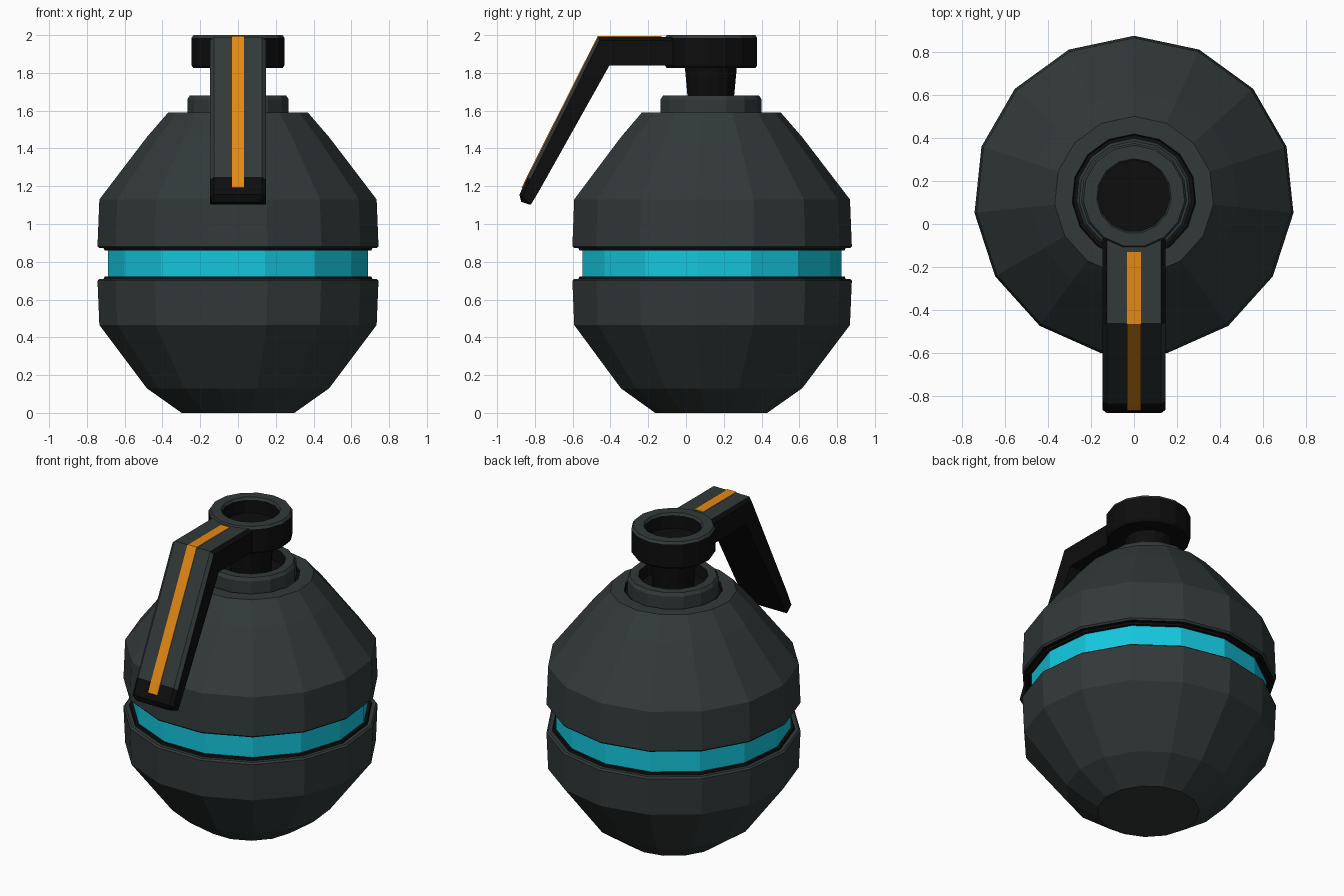
import bpy, bmesh, math
from mathutils import Vector

if "Cube" in bpy.data.objects:
    bpy.data.objects.remove(bpy.data.objects["Cube"])

SIDES = 15
AXIS_Y = 0.13


def material(name, color):
    m = bpy.data.materials.new(name)
    m.use_nodes = True
    m.diffuse_color = (*color, 1)
    bsdf = m.node_tree.nodes["Principled BSDF"]
    bsdf.inputs["Base Color"].default_value = (*color, 1)
    bsdf.inputs["Roughness"].default_value = 0.8
    return m


GREY, BLACK, CYAN, ORANGE = range(4)
MATERIALS = [
    material("dark_grey", (0.032, 0.041, 0.041)),
    material("black", (0.004, 0.004, 0.004)),
    material("cyan", (0.007, 0.57, 0.73)),
    material("orange", (0.78, 0.25, 0.007)),
]


def finish(name, bm):
    bmesh.ops.recalc_face_normals(bm, faces=bm.faces)
    mesh = bpy.data.meshes.new(name)
    bm.to_mesh(mesh)
    bm.free()
    for m in MATERIALS:
        mesh.materials.append(m)
    obj = bpy.data.objects.new(name, mesh)
    bpy.context.collection.objects.link(obj)
    return obj


def skin(bm, rings, colors):
    """Join successive closed rings of vertices and cap both ends."""
    loops = [[bm.verts.new(p) for p in ring] for ring in rings]
    n = len(loops[0])
    for a, b, col in zip(loops, loops[1:], colors):
        for i in range(n):
            j = (i + 1) % n
            bm.faces.new((a[i], a[j], b[j], b[i])).material_index = col
    bm.faces.new(loops[0]).material_index = colors[0]
    bm.faces.new(loops[-1]).material_index = colors[-1]


def lathe(name, profile):
    """Profile rows: radius, height, colour of the band that follows."""
    rings = []
    for r, z, _ in profile:
        angles = [math.pi / 2 + math.tau * i / SIDES for i in range(SIDES)]
        rings.append([(r * math.cos(a), AXIS_Y + r * math.sin(a), z) for a in angles])
    bm = bmesh.new()
    skin(bm, rings, [row[2] for row in profile[:-1]])
    return finish(name, bm)


# Two shell halves, each with a black lip facing the glowing band
lathe("lower_shell", [
    (0.30, 0, GREY), (0.485, 0.13, GREY), (0.738, 0.465, GREY),
    (0.748, 0.70, GREY), (0.738, 0.71, GREY), (0.715, 0.71, BLACK),
    (0.71, 0.722, BLACK), (0.60, 0.722, BLACK)])
lathe("glow_band", [(0.693, 0.715, CYAN), (0.693, 0.867, CYAN)])
lathe("upper_shell", [
    (0.60, 0.86, BLACK), (0.71, 0.86, BLACK), (0.715, 0.872, BLACK),
    (0.738, 0.872, GREY), (0.748, 0.882, GREY), (0.738, 1.13, GREY),
    (0.485, 1.46, GREY), (0.372, 1.59, GREY), (0.29, 1.59, BLACK),
    (0.285, 1.57, BLACK), (0.20, 1.57, BLACK)])

# Collar, neck and the hollow cap on top
lathe("collar", [
    (0.27, 1.56, GREY), (0.27, 1.66, GREY), (0.257, 1.68, GREY),
    (0.205, 1.68, BLACK), (0.195, 1.61, BLACK), (0.10, 1.61, BLACK)])
lathe("neck", [(0.12, 1.59, BLACK), (0.125, 1.68, BLACK), (0.14, 1.84, BLACK)])
lathe("cap_ring", [
    (0.12, 1.825, BLACK), (0.237, 1.825, BLACK), (0.247, 1.84, BLACK),
    (0.247, 1.985, GREY), (0.237, 2.0, GREY), (0.175, 2.0, GREY),
    (0.167, 1.985, BLACK), (0.167, 1.90, BLACK), (0.10, 1.90, BLACK)])

# Lever: (outer, inner) points in the y-z plane from cap to tip
STATIONS = [((-0.06, 1.99), (-0.06, 1.84)), ((-0.465, 1.99), (-0.405, 1.84)),
            ((-0.838, 1.25), (-0.775, 1.18)), ((-0.882, 1.155), (-0.82, 1.105)),
            ((-0.872, 1.117), (-0.825, 1.102))]
HALF_WIDTH, CHAMFER = 0.147, 0.02
rings = []
for k, (outer, inner) in enumerate(STATIONS):
    w = HALF_WIDTH - (0.015 if k == len(STATIONS) - 1 else 0)
    o, i = Vector(outer), Vector(inner)
    mid = o + (i - o).normalized() * CHAMFER
    half = [(w, i), (w, mid), (w - CHAMFER, o)]
    section = half + [(-x, p) for x, p in reversed(half)]
    rings.append([(x, p.x, p.y) for x, p in section])
bm = bmesh.new()
skin(bm, rings, [BLACK] * (len(rings) - 1))
lever = finish("lever", bm)
# Outward faces above the tip are grey
for f in lever.data.polygons:
    up_front = f.normal.z > 0.9 or (f.normal.y < -0.3 and f.normal.z > 0.1)
    if up_front and f.center.z > 1.25:
        f.material_index = GREY

# Painted stripe running along the lever
STRIPE = [(-0.13, 1.99), (-0.465, 1.99), (-0.838, 1.25), (-0.866, 1.19)]
OFFSETS = [(0, 0.004), (-0.003, 0.004), (-0.004, 0.002), (-0.004, 0.002)]
rings = []
for (y, z), (dy, dz) in zip(STRIPE, OFFSETS):
    rings.append([(-0.033, y - dy, z - dz), (0.033, y - dy, z - dz),
                  (0.033, y + dy, z + dz), (-0.033, y + dy, z + dz)])
bm = bmesh.new()
skin(bm, rings, [ORANGE] * 3)
finish("lever_stripe", bm)
